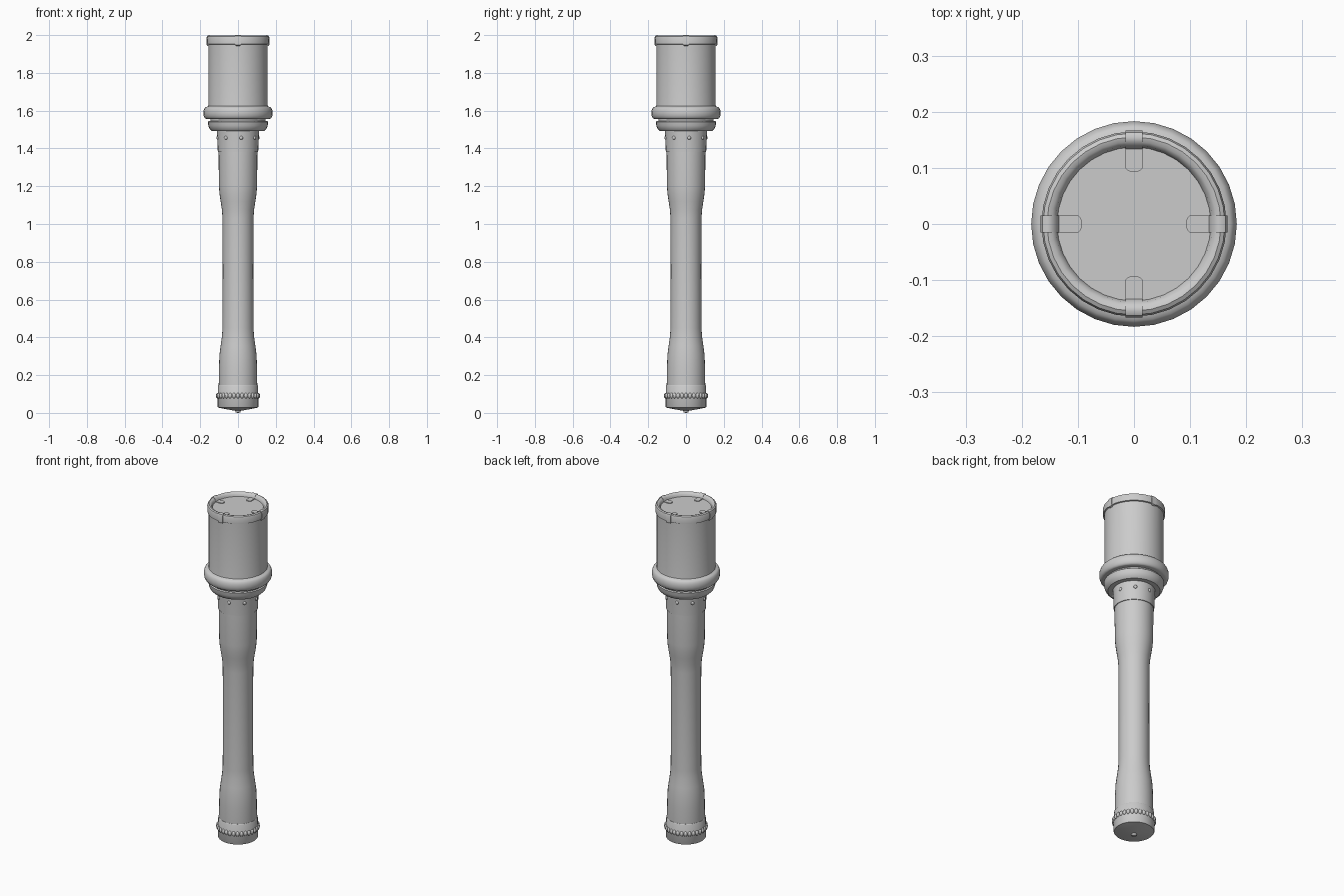
import bpy, bmesh, math
from mathutils import Matrix, Vector

if "Cube" in bpy.data.objects:
    bpy.data.objects.remove(bpy.data.objects["Cube"])


def finish(name, bm, angle=35):
    bmesh.ops.recalc_face_normals(bm, faces=bm.faces)
    me = bpy.data.meshes.new(name)
    bm.to_mesh(me)
    bm.free()
    ob = bpy.data.objects.new(name, me)
    bpy.context.collection.objects.link(ob)
    bpy.ops.object.select_all(action='DESELECT')
    ob.select_set(True)
    bpy.context.view_layer.objects.active = ob
    bpy.ops.object.shade_smooth_by_angle(angle=math.radians(angle))
    return ob


def lathe(name, profile, seg=32):
    """Revolve (radius, z) points around the z axis."""
    bm = bmesh.new()
    vs = [bm.verts.new((r, 0, z)) for r, z in profile]
    es = [bm.edges.new(p) for p in zip(vs, vs[1:])]
    bmesh.ops.spin(bm, geom=vs + es, cent=(0, 0, 0), axis=(0, 0, 1),
                   angle=math.tau, steps=seg, use_merge=True)
    bmesh.ops.remove_doubles(bm, verts=bm.verts, dist=1e-5)
    return finish(name, bm)


# wooden handle with swollen ends
lathe("handle", [(0, 0.10), (0.101, 0.10), (0.102, 0.15), (0.101, 0.24), (0.098, 0.31),
                 (0.092, 0.355), (0.085, 0.405), (0.082, 0.45), (0.081, 0.75),
                 (0.082, 1.03), (0.085, 1.075), (0.092, 1.12), (0.098, 1.16),
                 (0.101, 1.20), (0.103, 1.39), (0, 1.39)])

# screw cap at the foot
lathe("end_cap", [(0, 0.012), (0.022, 0.012), (0.105, 0.028), (0.108, 0.033),
                  (0.108, 0.075), (0.110, 0.08), (0.110, 0.10), (0.107, 0.107),
                  (0.106, 0.142), (0.103, 0.147), (0, 0.147)])
lathe("cap_button", [(0, 0), (0.012, 0.002), (0.016, 0.016), (0, 0.016)], 16)

# knurled ring of small beads
bm = bmesh.new()
for i in range(32):
    a = math.tau * i / 32
    m = (Matrix.Rotation(a, 4, 'Z') @ Matrix.Translation((0.107, 0, 0.091))
         @ Matrix.Diagonal((0.011, 0.0105, 0.015, 1)))
    bmesh.ops.create_uvsphere(bm, u_segments=10, v_segments=6, radius=1, matrix=m)
finish("cap_knurling", bm, 60)

# socket joining handle and head
lathe("socket", [(0.10, 1.382), (0.107, 1.382), (0.109, 1.44), (0.112, 1.492),
                 (0.138, 1.492), (0.150, 1.503), (0.157, 1.520), (0.160, 1.540),
                 (0.154, 1.545), (0.148, 1.54), (0, 1.54)])

# rivets on the socket
bm = bmesh.new()
for i in range(8):
    m = (Matrix.Rotation(math.radians(-81 + 45 * i), 4, 'Z')
         @ Matrix.Translation((0.109, 0, 1.456)) @ Matrix.Diagonal((0.007, 0.010, 0.010, 1)))
    bmesh.ops.create_uvsphere(bm, u_segments=10, v_segments=6, radius=1, matrix=m)
finish("rivets", bm, 60)

# head canister with rolled bead and recessed lid
bead = [(0.167 + 0.0165 * math.cos(a), 1.588 + 0.032 * math.sin(a))
        for a in (math.radians(d) for d in range(-90, 91, 20))]
lathe("head", [(0, 1.535), (0.146, 1.535), (0.146, 1.556)] + bead +
      [(0.158, 1.624), (0.157, 1.63), (0.157, 1.95), (0.164, 1.952), (0.165, 1.985),
       (0.162, 1.993), (0.155, 1.997), (0.147, 1.995), (0.140, 1.988),
       (0.137, 1.975), (0, 1.975)])

# four clips folded over the rim
path = [(0.160, 1.943, 0.010), (0.1655, 1.947, 0.015), (0.1668, 1.986, 0.015),
        (0.163, 1.996, 0.015), (0.155, 2.0, 0.015), (0.146, 1.998, 0.015),
        (0.138, 1.990, 0.015), (0.134, 1.979, 0.015), (0.099, 1.979, 0.015),
        (0.095, 1.979, 0.011), (0.093, 1.979, 0.005)]
bm = bmesh.new()
for i in range(4):
    rot = Matrix.Rotation(math.pi / 2 * i, 3, 'Z')
    rows = []
    for j, (r, z, w) in enumerate(path):
        # inner skin sits slightly inside the outer skin
        ri, zi = (r - 0.006, z) if j < 3 else (r, z - 0.006)
        rows.append([bm.verts.new(rot @ Vector(p)) for p in
                     ((r, -w, z), (r, w, z), (ri, w, zi), (ri, -w, zi))])
    for a, b in zip(rows, rows[1:]):
        for k in range(4):
            n = (k + 1) % 4
            bm.faces.new((a[k], a[n], b[n], b[k]))
    bm.faces.new(rows[0])
    bm.faces.new(rows[-1])
finish("lid_clips", bm, 40)
